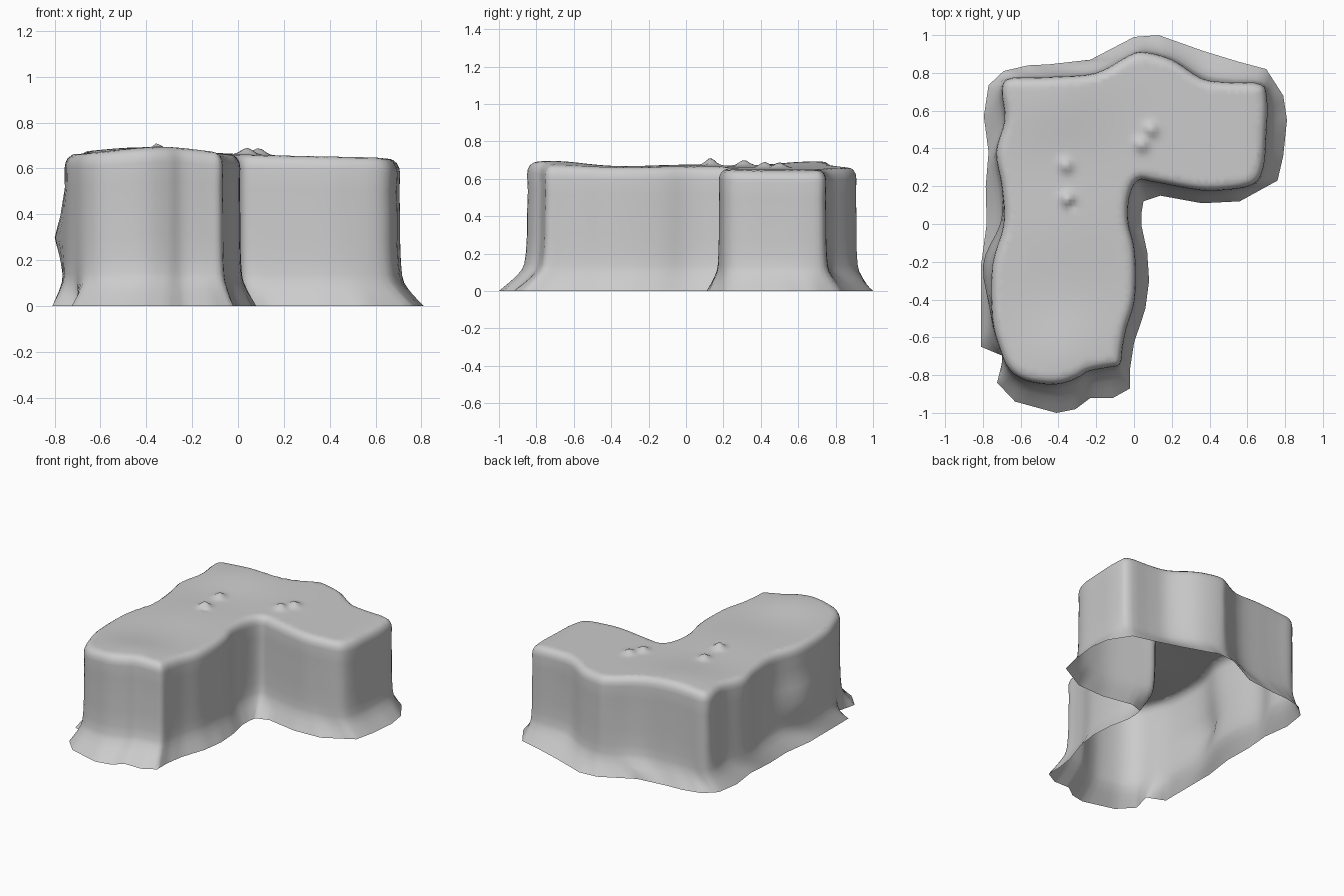
import bpy, bmesh
from math import exp
from mathutils import Vector
from mathutils.geometry import delaunay_2d_cdt

if "Cube" in bpy.data.objects:
    bpy.data.objects.remove(bpy.data.objects["Cube"])

# Matching plan outlines, counter-clockwise from the inner corner: upright wall and flared foot
WALL = [(.02, .23), (.12, .22), (.34, .18), (.48, .18), (.63, .21), (.685, .30), (.70, .47), (.705, .65),
        (.67, .74), (.50, .75), (.36, .77), (.20, .87), (.05, .91), (-.03, .89), (-.20, .80), (-.42, .78),
        (-.55, .775), (-.66, .77), (-.70, .71), (-.685, .55), (-.73, .38), (-.70, .20), (-.69, 0),
        (-.75, -.22), (-.75, -.50), (-.71, -.66), (-.66, -.77), (-.57, -.83), (-.42, -.85), (-.31, -.82),
        (-.24, -.78), (-.14, -.76), (-.075, -.74), (-.06, -.65), (-.04, -.55), (0, -.42), (.01, -.27),
        (0, -.12), (-.03, .01), (-.025, .14)]
FOOT = [(.05, .12), (.14, .15), (.36, .11), (.56, .12), (.76, .23), (.79, .36), (.81, .55), (.79, .68),
        (.70, .82), (.55, .86), (.37, .915), (.13, 1), (0, .99), (-.23, .87), (-.45, .845), (-.56, .84),
        (-.69, .81), (-.77, .735), (-.795, .57), (-.77, .38), (-.785, .20), (-.78, 0), (-.81, -.22),
        (-.81, -.45), (-.81, -.65), (-.69, -.70), (-.725, -.84), (-.63, -.94), (-.41, -1), (-.31, -.98),
        (-.23, -.92), (-.11, -.92), (-.02, -.87), (-.02, -.76), (0, -.63), (.06, -.45), (.08, -.30),
        (.07, -.15), (.04, -.01), (.04, .06)]
SUB = 4


def refine(points, smooth):
    """Subdivide a closed outline, straight or as a Catmull-Rom curve."""
    p = [Vector(q) for q in points]
    out = []
    for i in range(len(p)):
        a, b, c, d = (p[(i + k) % len(p)] for k in (-1, 0, 1, 2))
        for s in range(SUB):
            t = s / SUB
            if smooth:
                out.append(.5 * (2*b + (c - a)*t + (2*a - 5*b + 4*c - d)*t*t + (3*b - a - 3*c + d)*t**3))
            else:
                out.append(b.lerp(c, t))
    return out


def bump(x, y, cx, cy, r, h):
    return h * exp(-((x - cx)**2 + (y - cy)**2) / (r * r))


def top_height(x, y):
    """Gently uneven roof with a few small lumps."""
    z = .66 - .02 * max(0, x)
    z += bump(x, y, -.35, -.72, .25, .035) + bump(x, y, -.42, .68, .28, .032)
    z += bump(x, y, -.36, .0, .30, .015) - .08 * max(0, x - .60)
    for cx, cy, h in ((.09, .50, .03), (.04, .42, .03), (-.36, .31, .03), (-.35, .13, .04)):
        z += bump(x, y, cx, cy, .035, h)
    return z - bump(x, y, -.33, .10, .02, .02)


wall, foot = refine(WALL, True), refine(FOOT, False)
n = len(wall)
normals = []
for i in range(n):
    t = (wall[(i + 2) % n] - wall[i - 2]).normalized()
    normals.append(Vector((t.y, -t.x)))

bm = bmesh.new()
rings = []

# Flared foot and upright wall
for f, blend in ((0, 1), (.05, .72), (.10, .46), (.16, .2), (.21, .10), (.30, .04), (.45, 0),
                 (.60, 0), (.78, -.03), (.91, 0)):
    ring = []
    for i in range(n):
        x, y = wall[i].lerp(foot[i], blend)
        z = f * top_height(*wall[i])
        if x < -.5 and f > .1:
            x -= .05 * exp(-((y + .2) / .2)**2 - ((z - .3) / .11)**2)
        ring.append(bm.verts.new((x, y, z)))
    rings.append(ring)

# Rounded rim
for inset, drop in ((.004, .035), (.014, .016), (.03, .004)):
    ring = []
    for p, nrm in zip(wall, normals):
        q = p - nrm * inset
        ring.append(bm.verts.new((q.x, q.y, top_height(*q) - drop)))
    rings.append(ring)
for a, b in zip(rings, rings[1:]):
    for i in range(n):
        j = (i + 1) % n
        bm.faces.new((a[i], a[j], b[j], b[i]))

# Roof surface: fine points triangulated inside the rim
rim = [v.co.xy for v in rings[-1]]
step = .02
grid = [Vector((-.76 + i * step + .003, -.86 + j * step + .003)) for i in range(75) for j in range(90)]


def clear_of_rim(q):
    inside = False
    for i in range(n):
        a, b = rim[i - 1], rim[i]
        if (q - b).length < .018:
            return False
        if (a.y > q.y) != (b.y > q.y) and q.x < a.x + (q.y - a.y) * (b.x - a.x) / (b.y - a.y):
            inside = not inside
    return inside


pts = rim + [q for q in grid if clear_of_rim(q)]
co, _, faces, _, _, _ = delaunay_2d_cdt(pts, [], [list(range(n))], 1, 1e-6)
roof = [bm.verts.new((p.x, p.y, top_height(*p) - (.004 if k < n else 0))) for k, p in enumerate(co)]
for f in faces:
    bm.faces.new([roof[k] for k in f])
bmesh.ops.remove_doubles(bm, verts=bm.verts[:], dist=.0005)
bmesh.ops.recalc_face_normals(bm, faces=bm.faces[:])

mesh = bpy.data.meshes.new("plateau_shell")
bm.to_mesh(mesh)
bm.free()
obj = bpy.data.objects.new("plateau_shell", mesh)
bpy.context.collection.objects.link(obj)
mid = max(mesh.polygons, key=lambda p: p.center.z)
if mid.normal.z < 0:
    mesh.flip_normals()
mesh.shade_smooth()
